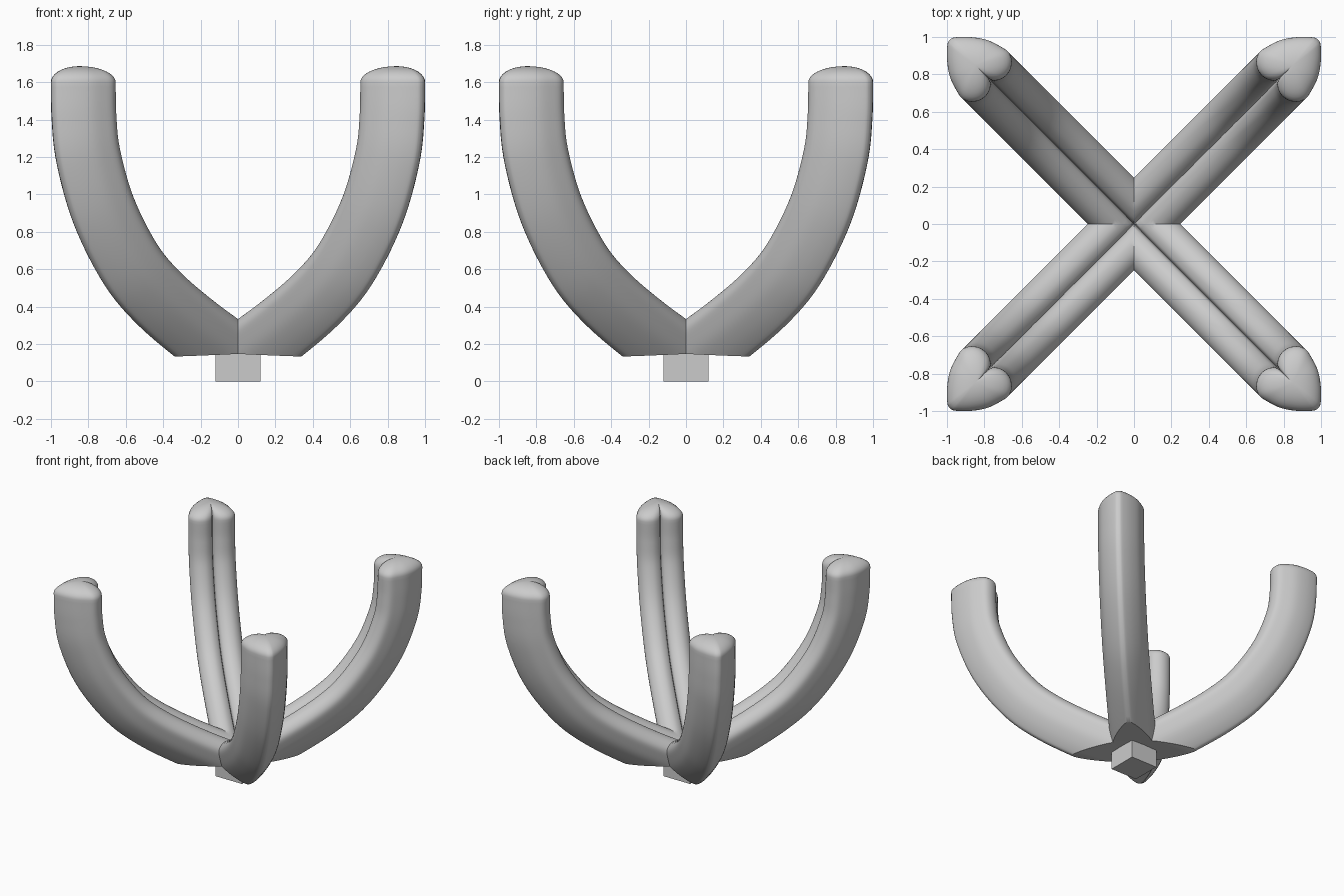
import bpy, bmesh, math
from mathutils import Vector

if "Cube" in bpy.data.objects:
    bpy.data.objects.remove(bpy.data.objects["Cube"])


def spline(pts, n):
    """Catmull-Rom curve through 2D points, n steps per span."""
    p = [Vector(q) for q in pts]
    p = [2 * p[0] - p[1]] + p + [2 * p[-1] - p[-2]]
    out = []
    for a, b, c, d in zip(p, p[1:], p[2:], p[3:]):
        for i in range(n):
            t = i / n
            out.append(0.5 * (2 * b + (c - a) * t + (2 * a - 5 * b + 4 * c - d) * t * t
                              + (3 * b - a - 3 * c + d) * t ** 3))
    return out + [p[-2]]


# Half heart section (outward, sideways), from point to notch
half = spline([(.193, 0), (.184, .027), (.129, .085), (.055, .138), (-.019, .165),
               (-.078, .175), (-.122, .153), (-.150, .11), (-.153, .057),
               (-.129, .013), (-.100, 0)], 4)
heart = half + [Vector((p.x, -p.y)) for p in half[-2:0:-1]]

# Arm path (radius, height) in the diagonal plane
path = spline([(-.3, -.045), (0, .11), (.37, .30), (.658, .477), (.86, .655),
               (1.05, .925), (1.163, 1.21), (1.195, 1.42), (1.2, 1.6)], 7)
frames = []
for i, p in enumerate(path):
    t = (path[min(i + 1, len(path) - 1)] - path[max(i - 1, 0)]).normalized()
    if i == len(path) - 1:
        t = Vector((0, 1))
    frames.append((p, Vector((t.y, -t.x)), 1.0))
# Domed tip
for k in range(1, 9):
    a = k / 9 * math.pi / 2
    frames.append((Vector((1.2, 1.6 + .086 * math.sin(a))), Vector((1, 0)), math.cos(a)))

bm = bmesh.new()
q = math.sqrt(.5)
rings = []
for p, n, s in frames:
    ring = []
    for h in heart:
        r, z, t = p.x + n.x * h.x * s, p.y + n.y * h.x * s, h.y * s
        ring.append(bm.verts.new(((r + t) * q, (r - t) * q, z)))
    rings.append(ring)
m = len(heart)
for a, b in zip(rings, rings[1:]):
    for i in range(m):
        j = (i + 1) % m
        bm.faces.new((a[i], a[j], b[j], b[i]))
top = bm.verts.new((1.2 * q, 1.2 * q, 1.686))
for i in range(m):
    bm.faces.new((rings[-1][i], rings[-1][(i + 1) % m], top))


def cut(co, no):
    """Remove everything on the positive side of a plane."""
    res = bmesh.ops.bisect_plane(bm, geom=bm.verts[:] + bm.edges[:] + bm.faces[:],
                                 dist=1e-6, plane_co=co, plane_no=no, clear_outer=True)
    return [e for e in res['geom_cut'] if isinstance(e, bmesh.types.BMEdge)]


# Underside cut flat and closed, then mitred to one quadrant
edges = cut((.33, .33, .134), (-.03, -.03, -1))
bmesh.ops.contextual_create(bm, geom=edges)
cut((0, 0, 0), (-1, 0, 0))
cut((0, 0, 0), (0, -1, 0))
bmesh.ops.recalc_face_normals(bm, faces=bm.faces[:])
if sum((f.normal.z * f.calc_area() for f in bm.faces if f.calc_center_median().z > 1.62)) < 0:
    bmesh.ops.reverse_faces(bm, faces=bm.faces[:])
mesh = bpy.data.meshes.new("arms")
bm.to_mesh(mesh)
bm.free()

# Four arms by mirroring
arms = bpy.data.objects.new("arms", mesh)
bpy.context.collection.objects.link(arms)
bpy.context.view_layer.objects.active = arms
arms.select_set(True)
mod = arms.modifiers.new("mirror", 'MIRROR')
mod.use_axis = (True, True, False)
mod.merge_threshold = .0005
bpy.ops.object.modifier_apply(modifier=mod.name)
bpy.ops.object.shade_smooth_by_angle(angle=math.radians(35))

# Small square foot
bpy.ops.mesh.primitive_cube_add(size=1, location=(0, 0, .08))
foot = bpy.context.object
foot.name = "foot"
foot.scale = (.24, .24, .16)
